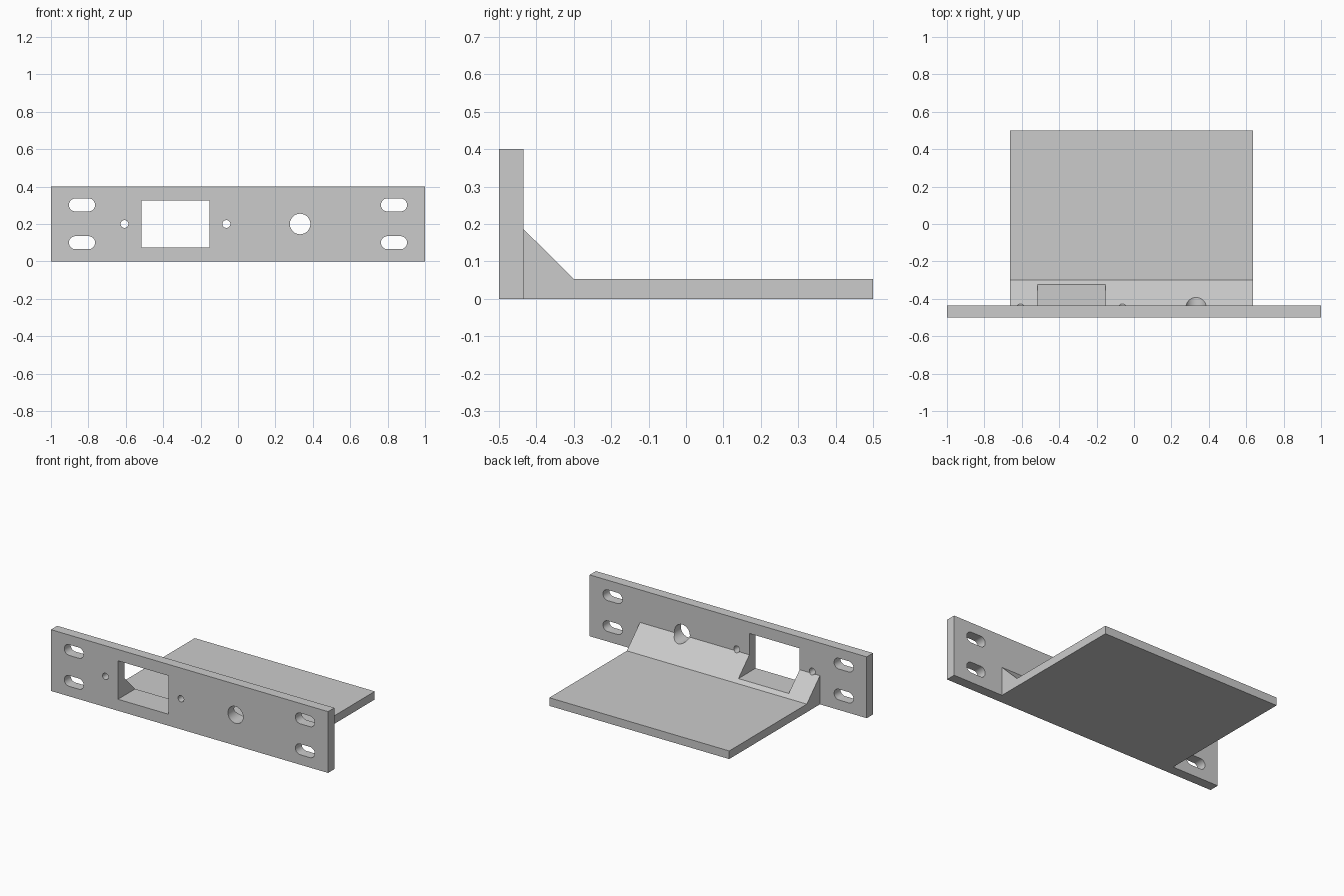
import bpy, bmesh, math
from mathutils import Matrix

if "Cube" in bpy.data.objects:
    bpy.data.objects.remove(bpy.data.objects["Cube"], do_unlink=True)

grey = bpy.data.materials.new("plain grey")
grey.use_nodes = True
COLOUR = (0.6, 0.6, 0.6, 1)
grey.diffuse_color = COLOUR
grey.node_tree.nodes["Principled BSDF"].inputs["Base Color"].default_value = COLOUR

FRONT, PLATE_BACK, REAR = -0.5, -0.435, 0.5


def extrude(name, points, depth):
    """Make a solid from a closed outline pushed along the depth vector."""
    bm = bmesh.new()
    face = bm.faces.new([bm.verts.new(p) for p in points])
    moved = bmesh.ops.extrude_face_region(bm, geom=[face])["geom"]
    bmesh.ops.translate(bm, vec=depth, verts=[v for v in moved if isinstance(v, bmesh.types.BMVert)])
    bmesh.ops.recalc_face_normals(bm, faces=bm.faces)
    mesh = bpy.data.meshes.new(name)
    bm.to_mesh(mesh)
    bm.free()
    mesh.materials.append(grey)
    obj = bpy.data.objects.new(name, mesh)
    bpy.context.collection.objects.link(obj)
    return obj


def rectangle(x0, x1, z0, z1, y):
    return [(x0, y, z0), (x1, y, z0), (x1, y, z1), (x0, y, z1)]


def slot(x, z, radius, half_straight=0, steps=16):
    """Outline of a round hole, stretched sideways into a slot if asked."""
    points = []
    for side, start in ((1, -math.pi / 2), (-1, math.pi / 2)):
        for i in range(steps + 1 if half_straight else steps):
            a = start + math.pi * i / steps
            points.append((x + side * half_straight + radius * math.cos(a), FRONT - 0.1,
                           z + radius * math.sin(a)))
    return points


def apply_boolean(obj, other, operation):
    mod = obj.modifiers.new(operation.title(), 'BOOLEAN')
    mod.operation, mod.solver, mod.object = operation, 'EXACT', other
    bpy.context.view_layer.objects.active = obj
    bpy.ops.object.modifier_apply(modifier=mod.name)
    bpy.data.objects.remove(other, do_unlink=True)


# Upright face plate
bracket = extrude("mounting_bracket", rectangle(-1, 1, 0, 0.4, FRONT), (0, PLATE_BACK - FRONT, 0))

# Shelf with a solid sloped fillet, rooted inside the face plate
LEFT_EDGE, RIGHT_EDGE = 0.637, -0.662
profile = [(-0.47, 0), (REAR, 0), (REAR, 0.053), (-0.3, 0.053), (PLATE_BACK, 0.187), (-0.47, 0.187)]
shelf = extrude("shelf", [(RIGHT_EDGE, y, z) for y, z in profile], (LEFT_EDGE - RIGHT_EDGE, 0, 0))
apply_boolean(bracket, shelf, 'UNION')

# Window, screw holes, round port and corner slots
outlines = [rectangle(-0.516, -0.153, 0.075, 0.326, FRONT - 0.1),
            slot(-0.607, 0.2, 0.021), slot(-0.062, 0.2, 0.021), slot(0.332, 0.2, 0.055)]
outlines += [slot(x, z, 0.035, 0.035) for x in (-0.834, 0.834) for z in (0.1, 0.302)]
for outline in outlines:
    apply_boolean(bracket, extrude("hole_cutter", outline, (0, 0.5, 0)), 'DIFFERENCE')

# Smooth hole walls, sharp edges elsewhere
bracket.select_set(True)
bpy.context.view_layer.objects.active = bracket
bpy.ops.object.shade_smooth_by_angle(angle=math.radians(30))
